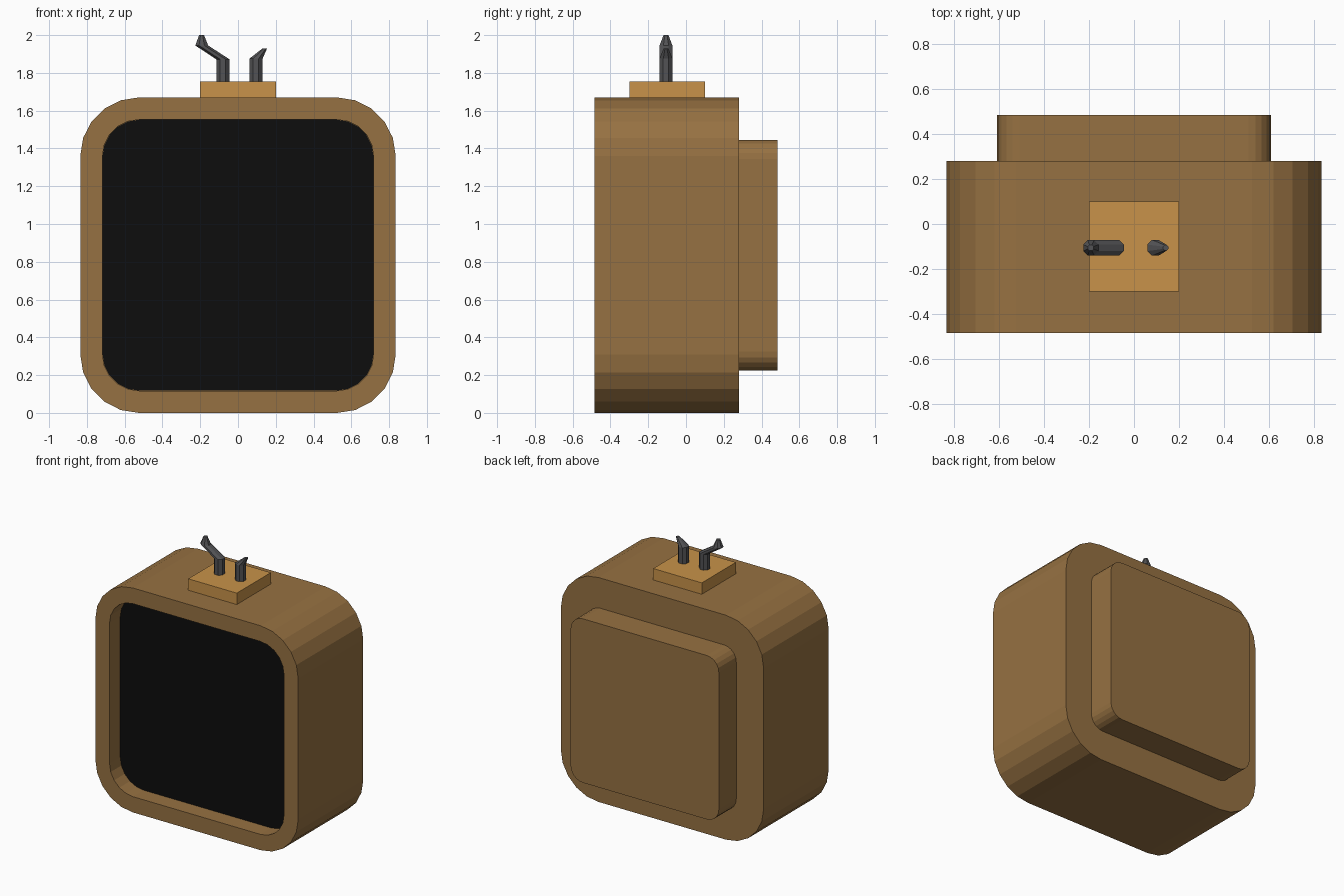
import bpy, bmesh, math

old = bpy.data.objects.get("Cube")
if old:
    bpy.data.objects.remove(old, do_unlink=True)


def material(name, rgb):
    m = bpy.data.materials.new(name)
    m.use_nodes = True
    m.diffuse_color = (*rgb, 1)
    m.node_tree.nodes["Principled BSDF"].inputs["Base Color"].default_value = (*rgb, 1)
    return m


brown = material("brown casing", (0.305, 0.165, 0.054))
tan = material("light tan", (0.58, 0.29, 0.067))
grey = material("dark grey metal", (0.085, 0.085, 0.09))
black = material("black screen", (0.004, 0.004, 0.004))


def rounded_square(half, radius, y, zc, segments=5):
    """Upright rounded square at depth y, as a list of points."""
    points = []
    for corner in range(4):
        turn = corner * math.pi / 2
        cx = (half - radius) * math.sqrt(2) * math.cos(turn + math.pi / 4)
        cz = (half - radius) * math.sqrt(2) * math.sin(turn + math.pi / 4)
        for i in range(segments + 1):
            a = turn + i * math.pi / 2 / segments
            points.append((cx + radius * math.cos(a), y, zc + cz + radius * math.sin(a)))
    return points


def octagon(x, y, z, radius):
    """Horizontal octagon with flats facing along the axes."""
    r = radius / math.cos(math.pi / 8)
    angles = [(i + 0.5) * math.pi / 4 for i in range(8)]
    return [(x + r * math.cos(a), y + r * math.sin(a), z) for a in angles]


def loft(name, rings, mat):
    """Bridge successive rings and cap both ends."""
    bm = bmesh.new()
    loops = [[bm.verts.new(p) for p in ring] for ring in rings]
    for a, b in zip(loops, loops[1:]):
        n = len(a)
        for i in range(n):
            j = (i + 1) % n
            bm.faces.new((a[i], a[j], b[j], b[i]))
    bm.faces.new(loops[0])
    bm.faces.new(loops[-1])
    bmesh.ops.recalc_face_normals(bm, faces=bm.faces)
    mesh = bpy.data.meshes.new(name)
    bm.to_mesh(mesh)
    bm.free()
    mesh.materials.append(mat)
    obj = bpy.data.objects.new(name, mesh)
    bpy.context.collection.objects.link(obj)
    return obj


mid = 0.835
front, back, recess = -0.485, 0.28, -0.355

# Casing with a recessed front
loft("casing", [
    rounded_square(0.835, 0.31, back, mid),
    rounded_square(0.835, 0.31, front, mid),
    rounded_square(0.718, 0.195, front, mid),
    rounded_square(0.718, 0.195, recess, mid),
], brown)

# Screen plate at the bottom of the recess
loft("screen", [rounded_square(0.717, 0.194, y, mid)
                for y in (recess - 0.006, recess + 0.002)], black)

# Rear housing
loft("rear_housing", [rounded_square(0.61, 0.1, y, mid)
                      for y in (back - 0.01, 0.485)], brown)

# Plate that carries the aerials
bpy.ops.mesh.primitive_cube_add(size=1, location=(0, -0.1, 1.7075))
plate = bpy.context.object
plate.name = "aerial_plate"
plate.scale = (0.4, 0.4, 0.095)
plate.data.materials.append(tan)

# Bent aerials: each ring is x, z, radius
aerials = {
    "right_aerial": [(-0.08, 1.75, 0.035), (-0.08, 1.872, 0.035),
                     (-0.192, 1.945, 0.034), (-0.193, 2.0, 0.013)],
    "left_aerial": [(0.095, 1.75, 0.035), (0.095, 1.875, 0.035),
                    (0.142, 1.93, 0.012)],
}
for name, path in aerials.items():
    loft(name, [octagon(x, -0.106, z, r) for x, z, r in path], grey)
